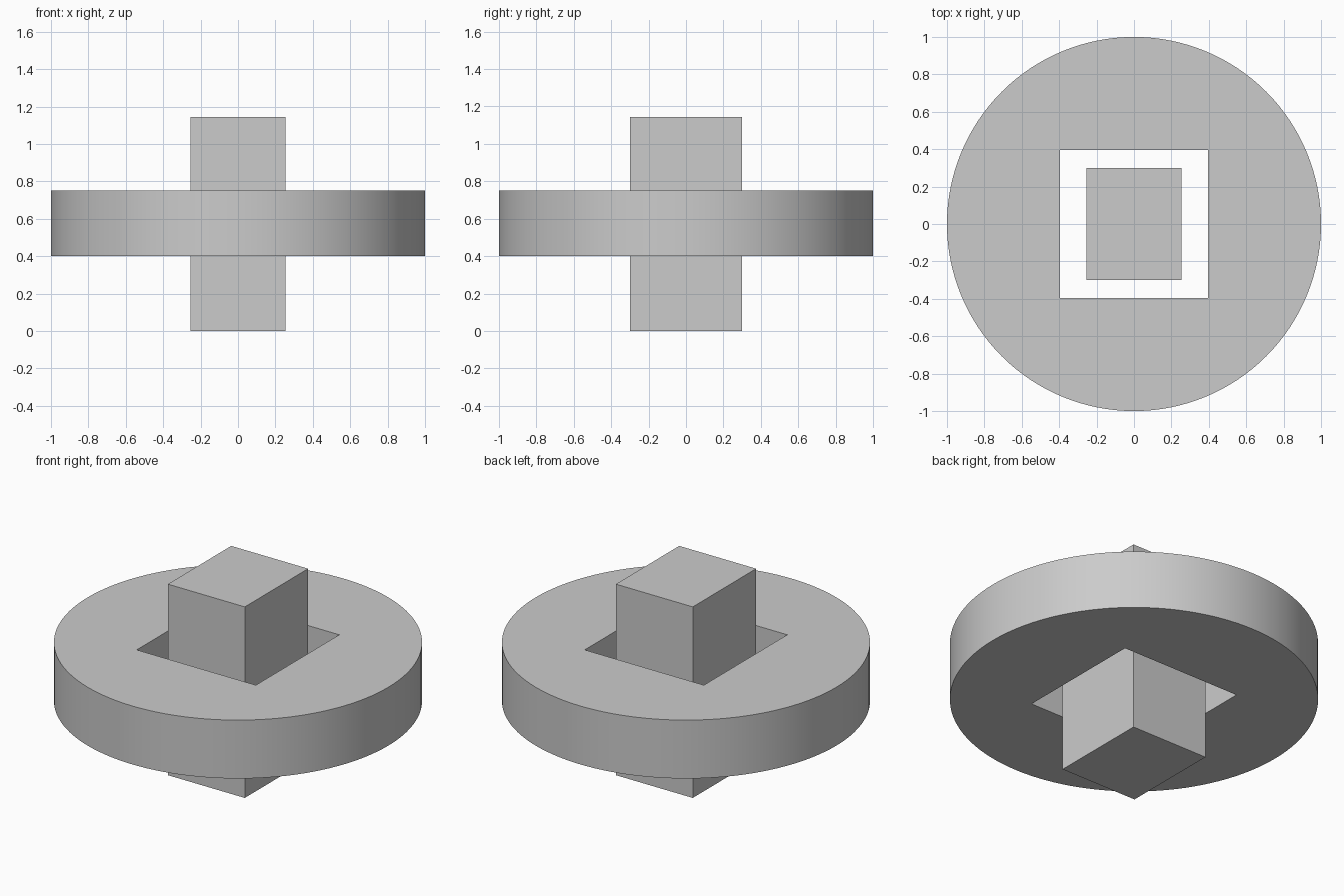
import bpy
import math

cube = bpy.data.objects.get("Cube")
if cube:
    bpy.data.objects.remove(cube, do_unlink=True)

# Single plain grey
grey = bpy.data.materials.new("plain grey")
grey.use_nodes = True
colour = (0.6, 0.6, 0.6, 1)
grey.diffuse_color = colour
grey.node_tree.nodes["Principled BSDF"].inputs["Base Color"].default_value = colour


def box(name, width, depth, bottom, top):
    bpy.ops.mesh.primitive_cube_add(size=1, location=(0, 0, (bottom + top) / 2))
    obj = bpy.context.object
    obj.name = name
    obj.scale = (width, depth, top - bottom)
    bpy.ops.object.transform_apply(location=False, rotation=False, scale=True)
    obj.data.materials.append(grey)
    return obj


disc_bottom, disc_top = 0.40, 0.75

# Square cutter for the hole
cutter = box("hole_cutter", 0.79, 0.79, disc_bottom - 0.1, disc_top + 0.1)
cutter.hide_render = True

# Round disc with a square hole through it
bpy.ops.mesh.primitive_cylinder_add(
    vertices=128, radius=1, depth=disc_top - disc_bottom,
    location=(0, 0, (disc_bottom + disc_top) / 2))
disc = bpy.context.object
disc.name = "disc"
disc.data.materials.append(grey)
cut = disc.modifiers.new("square_hole", "BOOLEAN")
cut.operation = "DIFFERENCE"
cut.solver = "EXACT"
cut.object = cutter
bpy.ops.object.modifier_apply(modifier=cut.name)
bpy.data.objects.remove(cutter, do_unlink=True)
bpy.ops.object.shade_smooth_by_angle(angle=math.radians(30))

# Free-standing post passing through the hole
box("post", 0.51, 0.60, 0, 1.145)
